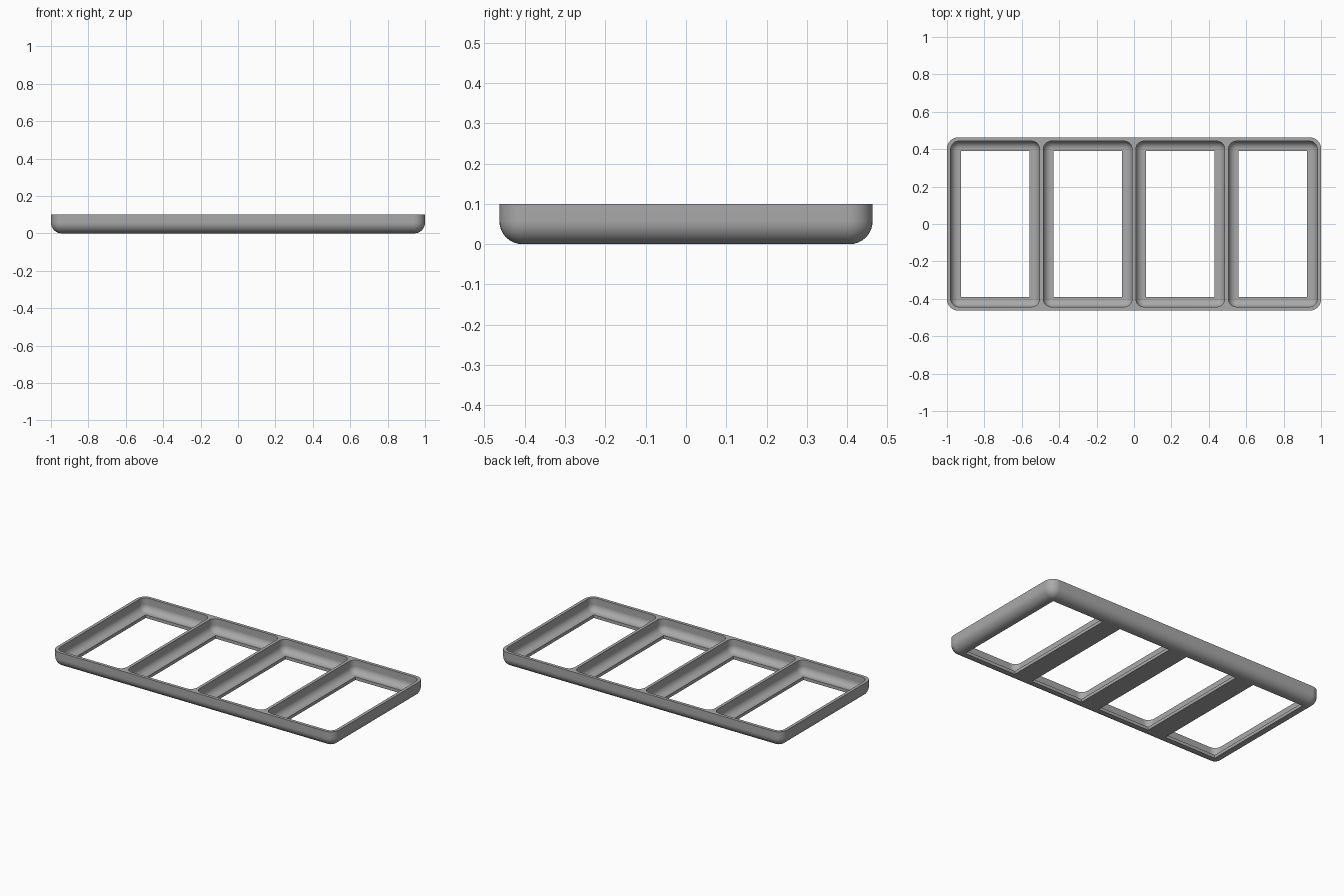
import bpy, bmesh, math

if "Cube" in bpy.data.objects:
    bpy.data.objects.remove(bpy.data.objects["Cube"])

HALF_X, HALF_Y, HEIGHT = 1.0, 0.463, 0.1
WALL, FLOOR, LEDGE = 0.02, 0.02, 0.054
PITCH = (HALF_X * 2 - WALL) / 4
CELL_X, CELL_Y = (PITCH - WALL) / 2, HALF_Y - WALL
STEPS = 8

grey = bpy.data.materials.new("plain_grey")
grey.use_nodes = True
colour = (0.4, 0.4, 0.4, 1)
grey.diffuse_color = colour
grey.node_tree.nodes["Principled BSDF"].inputs["Base Color"].default_value = colour


def rounded_ring(bm, cx, hx, hy, radius, z):
    """One loop of vertices around a rounded rectangle."""
    ring = []
    for i, (sx, sy) in enumerate(((1, 1), (-1, 1), (-1, -1), (1, -1))):
        for k in range(STEPS + 1):
            a = (i + k / STEPS) * math.pi / 2
            ring.append(bm.verts.new((cx + sx * (hx - radius) + radius * math.cos(a),
                                      sy * (hy - radius) + radius * math.sin(a), z)))
    return ring


def rounded_block(name, cx, hx, hy, corner, fillet, bottom, top):
    """Solid with rounded upright corners and a rounded bottom edge."""
    bm = bmesh.new()
    rings = []
    for k in range(STEPS + 1):
        a = k / STEPS * math.pi / 2
        inset = fillet * (1 - math.sin(a))
        rings.append(rounded_ring(bm, cx, hx - inset, hy - inset, corner - inset,
                                  bottom + fillet * (1 - math.cos(a))))
    rings.append(rounded_ring(bm, cx, hx, hy, corner, top))
    for low, high in zip(rings, rings[1:]):
        for i in range(len(low)):
            j = (i + 1) % len(low)
            bm.faces.new((low[i], low[j], high[j], high[i]))
    bm.faces.new(rings[0][::-1])
    bm.faces.new(rings[-1])
    mesh = bpy.data.meshes.new(name)
    bm.to_mesh(mesh)
    bm.free()
    obj = bpy.data.objects.new(name, mesh)
    bpy.context.collection.objects.link(obj)
    mesh.materials.append(grey)
    return obj


def cut(target, cutter):
    mod = target.modifiers.new("cut", "BOOLEAN")
    mod.operation, mod.solver, mod.object = "DIFFERENCE", "EXACT", cutter
    bpy.ops.object.select_all(action="DESELECT")
    bpy.context.view_layer.objects.active = target
    target.select_set(True)
    bpy.ops.object.modifier_apply(modifier=mod.name)
    bpy.data.objects.remove(cutter)


# Outer shell with rounded bottom edge
tray = rounded_block("divided_tray", 0, HALF_X, HALF_Y, 0.06, 0.057, 0, HEIGHT)

# Four rounded compartments, each with a square-cornered window in its floor
for n in range(4):
    x = (n - 1.5) * PITCH
    cut(tray, rounded_block("compartment_cutter", x, CELL_X, CELL_Y,
                            0.043, 0.04, FLOOR, HEIGHT * 2))
    bpy.ops.mesh.primitive_cube_add(size=2, location=(x, 0, 0))
    window = bpy.context.object
    window.name = "window_cutter"
    window.scale = (CELL_X - LEDGE, CELL_Y - LEDGE, HEIGHT / 2)
    window.data.materials.append(grey)
    bpy.context.view_layer.update()
    cut(tray, window)

# Smooth fillets, crisp rims
bpy.ops.object.shade_smooth_by_angle(angle=math.radians(30))
normals = tray.modifiers.new("flat_normals", "WEIGHTED_NORMAL")
normals.keep_sharp = True
